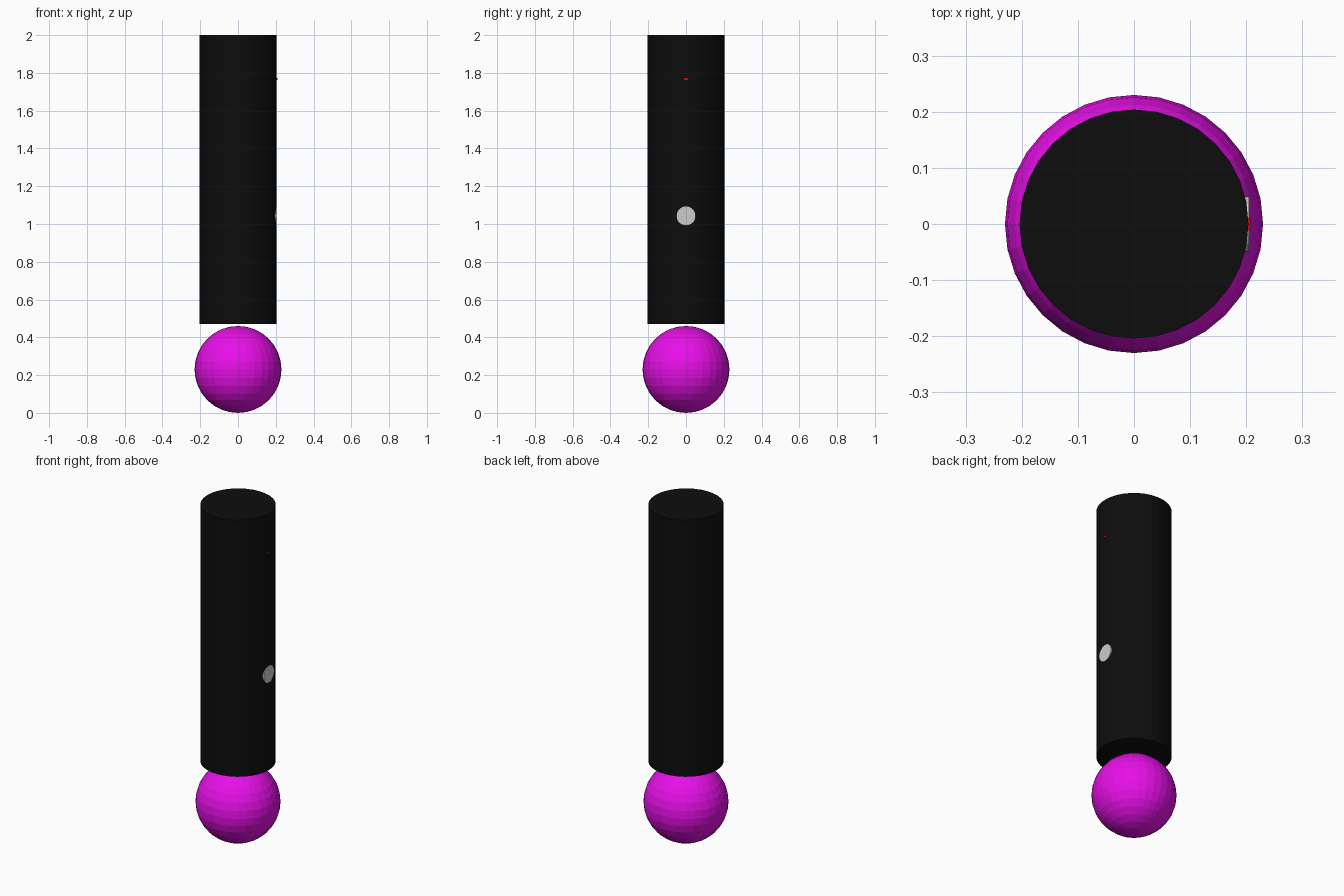
import bpy
from math import pi

if "Cube" in bpy.data.objects:
    bpy.data.objects.remove(bpy.data.objects["Cube"])


def paint(obj, name, rgb):
    mat = bpy.data.materials.new(name)
    mat.diffuse_color = (*rgb, 1)
    mat.use_nodes = True
    mat.node_tree.nodes["Principled BSDF"].inputs["Base Color"].default_value = mat.diffuse_color
    obj.data.materials.append(mat)


def cylinder(name, radius, depth, loc, rot=(0, 0, 0)):
    bpy.ops.mesh.primitive_cylinder_add(vertices=32, radius=radius, depth=depth,
                                        location=loc, rotation=rot)
    bpy.context.object.name = name
    return bpy.context.object


# faceted ball at the bottom
R = 0.23
bpy.ops.mesh.primitive_uv_sphere_add(segments=32, ring_count=16, radius=R, location=(0, 0, R))
ball = bpy.context.object
ball.name = "ball"
paint(ball, "magenta", (0.8, 0.005, 0.8))

# black body tube floating just above the ball
BOTTOM, TOP = 0.47, 2.0
body = cylinder("body", 0.204, TOP - BOTTOM, (0, 0, (TOP + BOTTOM) / 2))
paint(body, "black", (0.004, 0.004, 0.004))

# round button set into the right side
cylinder("button", 0.05, 0.01, (0.2, 0, 1.043), (0, pi / 2, 0))

# small red indicator light
bpy.ops.mesh.primitive_cube_add(size=1, location=(0.203, 0, 1.768))
light = bpy.context.object
light.name = "indicator_light"
light.scale = (0.01, 0.021, 0.011)
paint(light, "red", (0.8, 0.0, 0.0))
